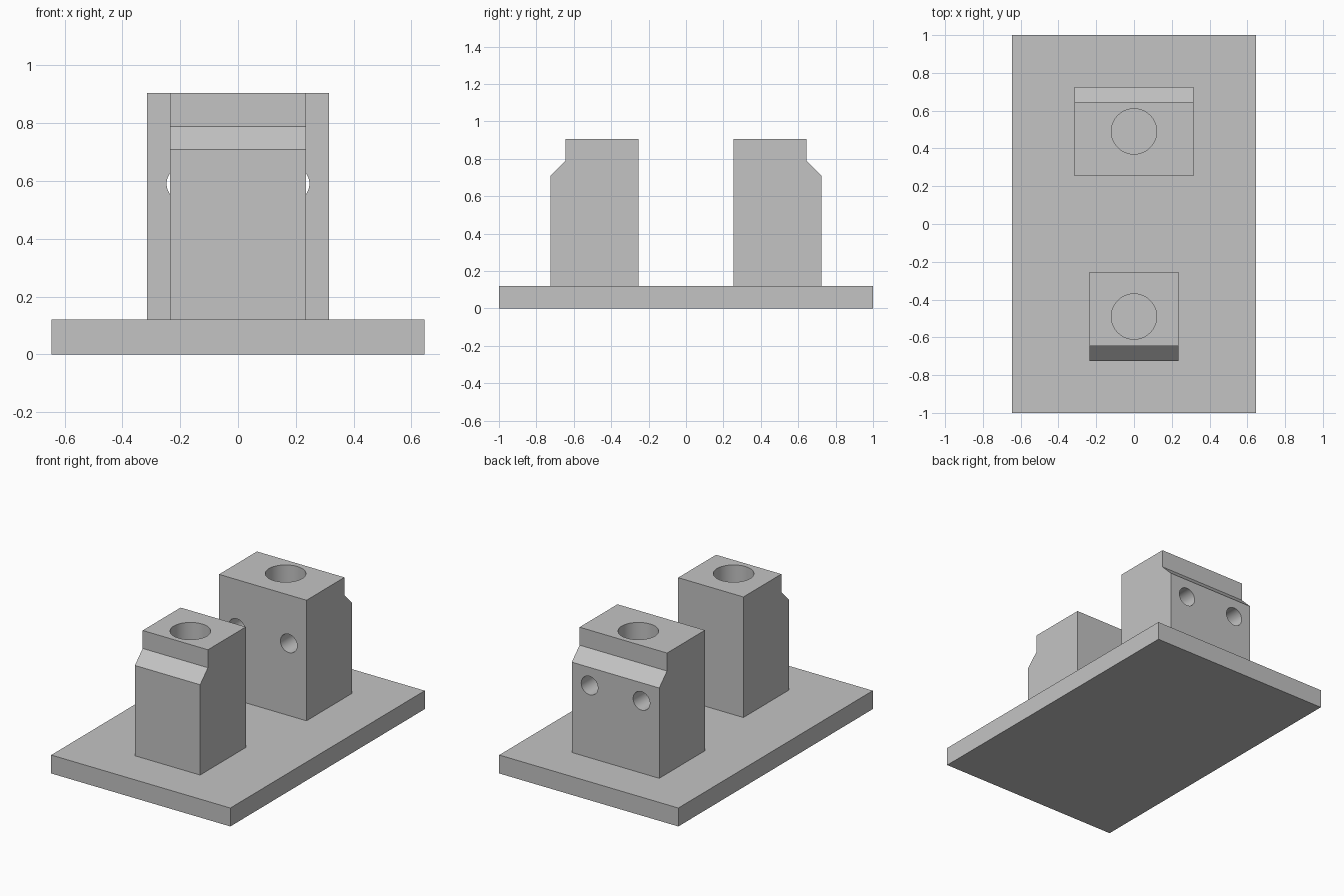
import bpy
import math

if "Cube" in bpy.data.objects:
    bpy.data.objects.remove(bpy.data.objects["Cube"], do_unlink=True)

BASE_TOP, BLOCK_TOP = 0.12, 0.905

grey = bpy.data.materials.new("plain grey")
grey.use_nodes = True
colour = (0.55, 0.55, 0.55, 1)
grey.diffuse_color = colour
grey.node_tree.nodes["Principled BSDF"].inputs["Base Color"].default_value = colour


def extrude_x(name, profile, half_width):
    """Extrude a (y, z) profile symmetrically along x."""
    n = len(profile)
    verts = [(x, y, z) for x in (-half_width, half_width) for y, z in profile]
    faces = [tuple(reversed(range(n))), tuple(range(n, 2 * n))]
    faces += [(i, (i + 1) % n, (i + 1) % n + n, i + n) for i in range(n)]
    mesh = bpy.data.meshes.new(name)
    mesh.from_pydata(verts, [], faces)
    mesh.materials.append(grey)
    obj = bpy.data.objects.new(name, mesh)
    bpy.context.collection.objects.link(obj)
    return obj


def drill(obj, radius, location, rotation=(0, 0, 0)):
    """Cut a round hole right through an object."""
    bpy.ops.mesh.primitive_cylinder_add(vertices=64, radius=radius, depth=2,
                                        location=location, rotation=rotation)
    cutter = bpy.context.object
    cutter.name = "hole_cutter"
    cutter.hide_render = True
    cutter.data.materials.append(grey)
    mod = obj.modifiers.new("hole", "BOOLEAN")
    mod.operation = "DIFFERENCE"
    mod.solver = "EXACT"
    mod.object = cutter
    bpy.context.view_layer.objects.active = obj
    bpy.ops.object.modifier_apply(modifier=mod.name)
    bpy.data.objects.remove(cutter, do_unlink=True)


def make_block(name, side, half_width):
    """Upright block with a stepped, sloping shoulder on its outer face."""
    profile = [(0.255, BASE_TOP), (0.725, BASE_TOP), (0.725, 0.708),
               (0.645, 0.788), (0.645, BLOCK_TOP), (0.255, BLOCK_TOP)]
    if side < 0:
        profile = [(-y, z) for y, z in reversed(profile)]
    block = extrude_x(name, profile, half_width)
    drill(block, 0.12, (0, side * 0.49, 0.5))
    return block


# Flat base plate
extrude_x("base_plate", [(-1, 0), (1, 0), (1, BASE_TOP), (-1, BASE_TOP)], 0.645)

# Narrow front block and wide back block, each with a vertical bore
front = make_block("front_block", -1, 0.235)
back = make_block("back_block", 1, 0.315)

# Pair of cross holes through the back block
for sx in (-1, 1):
    drill(back, 0.06, (sx * 0.187, 0.49, 0.59), (math.pi / 2, 0, 0))

# Smooth bores with crisp edges
for obj in (front, back):
    bpy.ops.object.select_all(action="DESELECT")
    obj.select_set(True)
    bpy.context.view_layer.objects.active = obj
    bpy.ops.object.shade_smooth_by_angle(angle=math.radians(30))
